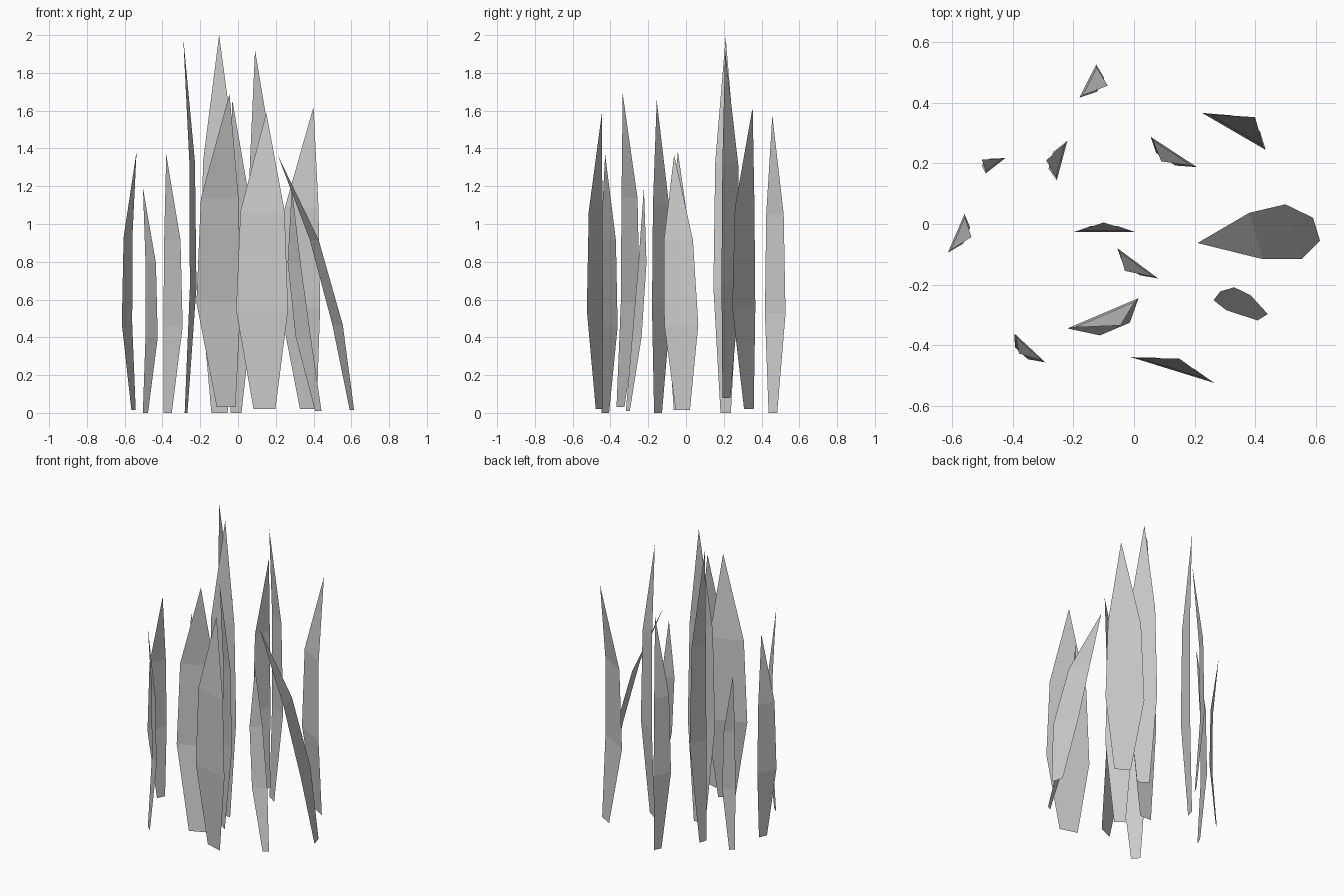
import bpy
from mathutils import Vector


def blade(name, left, right, base, tip, z0=0.01, along=0.1):
    """Flat leaf: narrow base, two wide rungs, pointed tip.
    left/right: ends of the widest rung seen from above; along: shift of the upper rung to the tip."""
    l, r, b, t = Vector(left), Vector(right), Vector(base), Vector(tip[:2])
    half, mid = (r - l) / 2, (l + r) / 2
    upper = mid.lerp(t, along)
    h = tip[2] - z0
    rungs = [(b, 0.42, z0), (mid, 1.0, z0 + h / 3), (upper, 0.85, z0 + h * 2 / 3)]
    verts = []
    for c, k, z in rungs:
        verts += [(*(c - half * k), z), (*(c + half * k), z)]
    verts.append(tip)
    mesh = bpy.data.meshes.new(name)
    mesh.from_pydata(verts, [], [(0, 1, 3, 2), (2, 3, 5, 4), (4, 5, 6)])
    obj = bpy.data.objects.new(name, mesh)
    bpy.context.collection.objects.link(obj)


# Clump of grass blades: widest rung ends, base centre, tip, base height, bend
blades = [
    # front row
    ((-0.01, -0.44), (0.265, -0.525), (0.14, -0.46), (0.15, -0.445, 1.59), 0.02, 0.1),
    ((-0.395, -0.362), (-0.293, -0.457), (-0.372, -0.427), (-0.38, -0.428, 1.37), 0.0, 0.1),
    ((-0.22, -0.345), (0.015, -0.245), (-0.063, -0.347), (-0.045, -0.335, 1.69), 0.03, 0.1),
    # two leaning blades on the right
    ((0.305, -0.285), (0.385, -0.235), (0.425, -0.308), (0.285, -0.223, 1.19), 0.01, 0.8),
    ((0.555, -0.115), (0.50, 0.065), (0.603, -0.017), (0.21, -0.063, 1.366), 0.015, 0.39),
    # middle
    ((-0.055, -0.08), (0.08, -0.18), (-0.01, -0.148), (-0.03, -0.155, 1.655), 0.0, 0.1),
    ((-0.20, -0.027), (0.005, -0.027), (-0.098, -0.006), (-0.10, 0.005, 2.0), 0.0, 0.1),
    ((-0.615, -0.095), (-0.56, 0.033), (-0.553, -0.038), (-0.537, -0.043, 1.385), 0.015, 0.1),
    # back row
    ((0.055, 0.288), (0.208, 0.188), (0.105, 0.214), (0.09, 0.207, 1.92), 0.08, 0.1),
    ((-0.255, 0.145), (-0.22, 0.275), (-0.275, 0.21), (-0.29, 0.21, 1.99), 0.0, 0.1),
    ((-0.49, 0.167), (-0.425, 0.218), (-0.49, 0.205), (-0.503, 0.213, 1.19), 0.0, 0.1),
    ((0.225, 0.367), (0.435, 0.245), (0.372, 0.333), (0.40, 0.353, 1.62), 0.02, 0.1),
    ((-0.18, 0.418), (-0.125, 0.527), (-0.11, 0.46), (-0.087, 0.457, 1.575), 0.0, 0.1),
]
for i, spec in enumerate(blades):
    blade(f"grass_blade_{i + 1}", *spec)
